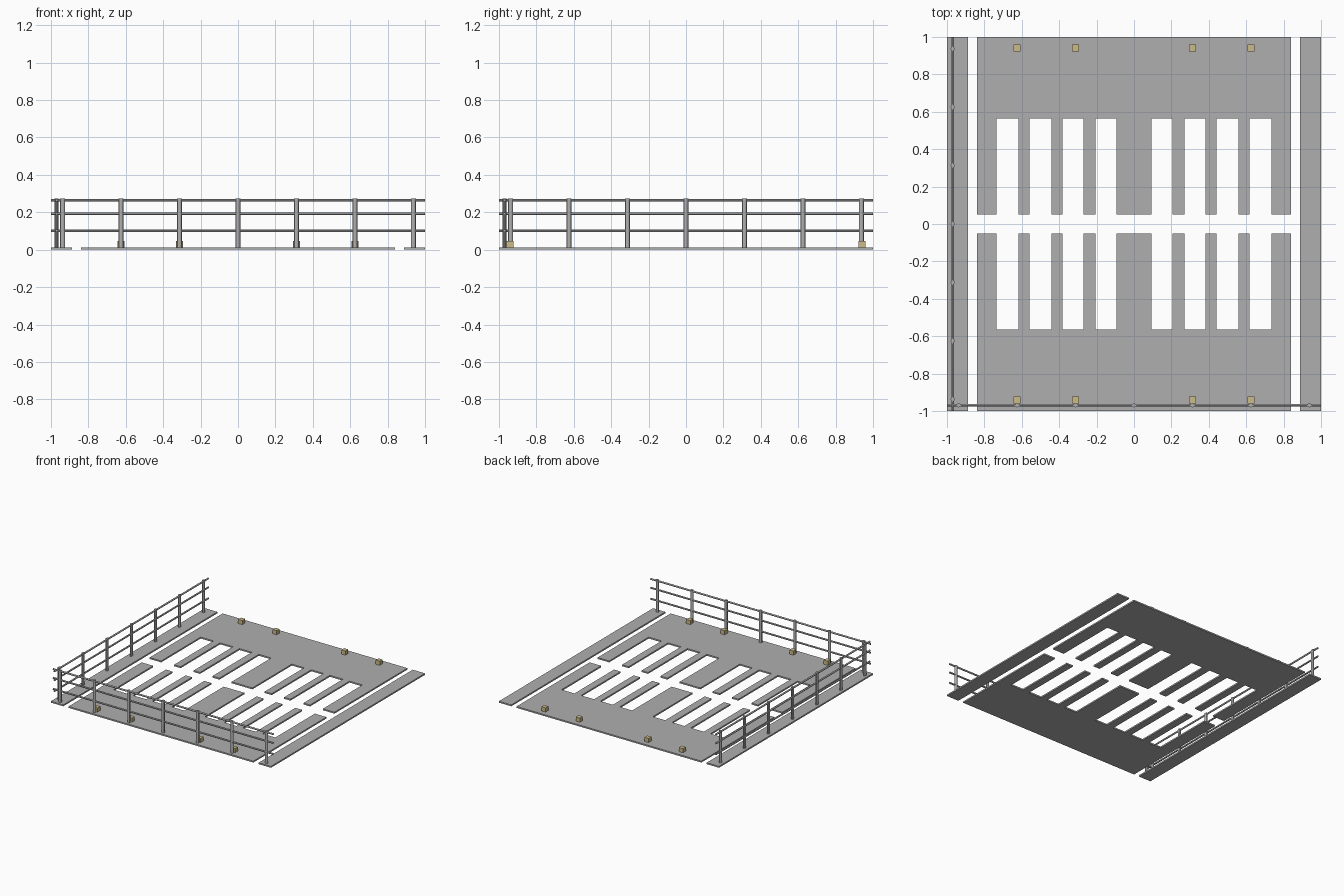
import bpy
import bmesh
from mathutils import Matrix

cube = bpy.data.objects.get("Cube")
if cube:
    bpy.data.objects.remove(cube, do_unlink=True)


def material(name, rgb):
    mat = bpy.data.materials.new(name)
    mat.use_nodes = True
    colour = (*rgb, 1)
    mat.diffuse_color = colour
    mat.node_tree.nodes["Principled BSDF"].inputs["Base Color"].default_value = colour
    return mat


GREY = material("grey metal", (0.43, 0.43, 0.43))
TAN = material("tan block", (0.60, 0.50, 0.25))
THICK = 0.012


def finish(bm, name, mat):
    bmesh.ops.recalc_face_normals(bm, faces=bm.faces)
    mesh = bpy.data.meshes.new(name)
    bm.to_mesh(mesh)
    bm.free()
    mesh.materials.append(mat)
    obj = bpy.data.objects.new(name, mesh)
    bpy.context.collection.objects.link(obj)
    return obj


def slab(name, outline):
    """Flat plate extruded upward from a 2D outline."""
    bm = bmesh.new()
    face = bm.faces.new([bm.verts.new((x, y, 0)) for x, y in outline])
    top = bmesh.ops.extrude_face_region(bm, geom=[face])["geom"]
    verts = [v for v in top if isinstance(v, bmesh.types.BMVert)]
    bmesh.ops.translate(bm, verts=verts, vec=(0, 0, THICK))
    return finish(bm, name, GREY)


def box(name, centre, size, mat):
    bm = bmesh.new()
    bmesh.ops.create_cube(bm, size=1, matrix=Matrix.Translation(centre) @ Matrix.Diagonal((*size, 1)))
    return finish(bm, name, mat)


def railing(name, turn):
    """Posts and three rails along x, turned into place about z."""
    side = -0.97
    bm = bmesh.new()
    for i in range(-3, 4):
        place = Matrix.Translation((i * 0.3125, side, 0.1375)) @ Matrix.Diagonal((1, 0.8, 1, 1))
        bmesh.ops.create_cone(bm, cap_ends=True, segments=12, radius1=0.013, radius2=0.013,
                              depth=0.275, matrix=place)
    for z in (0.102, 0.192, 0.265):
        place = Matrix.Translation((0, side, z)) @ Matrix.Rotation(1.5708, 4, "Y")
        bmesh.ops.create_cone(bm, cap_ends=True, segments=12, radius1=0.007, radius2=0.007,
                              depth=2, matrix=place)
    bmesh.ops.transform(bm, matrix=Matrix.Rotation(turn, 4, "Z"), verts=bm.verts)
    obj = finish(bm, name, GREY)
    bpy.ops.object.select_all(action="DESELECT")
    obj.select_set(True)
    bpy.context.view_layer.objects.active = obj
    bpy.ops.object.shade_smooth_by_angle()


# Comb-shaped floor halves with open slots facing the middle
half_slots = [(0.094, 0.206), (0.270, 0.382), (0.440, 0.558), (0.618, 0.735)]
slots = [(-b, -a) for a, b in reversed(half_slots)] + half_slots
comb = [(0.84, 1), (-0.84, 1), (-0.84, 0.052)]
for a, b in slots:
    comb += [(a, 0.052), (a, 0.565), (b, 0.565), (b, 0.052)]
comb.append((0.84, 0.052))
slab("rear_floor", comb)
slab("front_floor", [(x, -y) for x, y in comb])

# Side walkways
for label, s in (("left", 1), ("right", -1)):
    box(label + "_walkway", (s * 0.944, 0, THICK / 2), (0.112, 2, THICK), GREY)

# Railings on the front and right edges
railing("front_railing", 0)
railing("right_railing", -1.5708)

# Small blocks along the front and rear edges
for row, y in (("front", -0.94), ("rear", 0.94)):
    for i, x in enumerate((-0.625, -0.3125, 0.3125, 0.625)):
        box(f"{row}_block_{i + 1}", (x, y, 0.028), (0.037, 0.037, 0.036), TAN)
